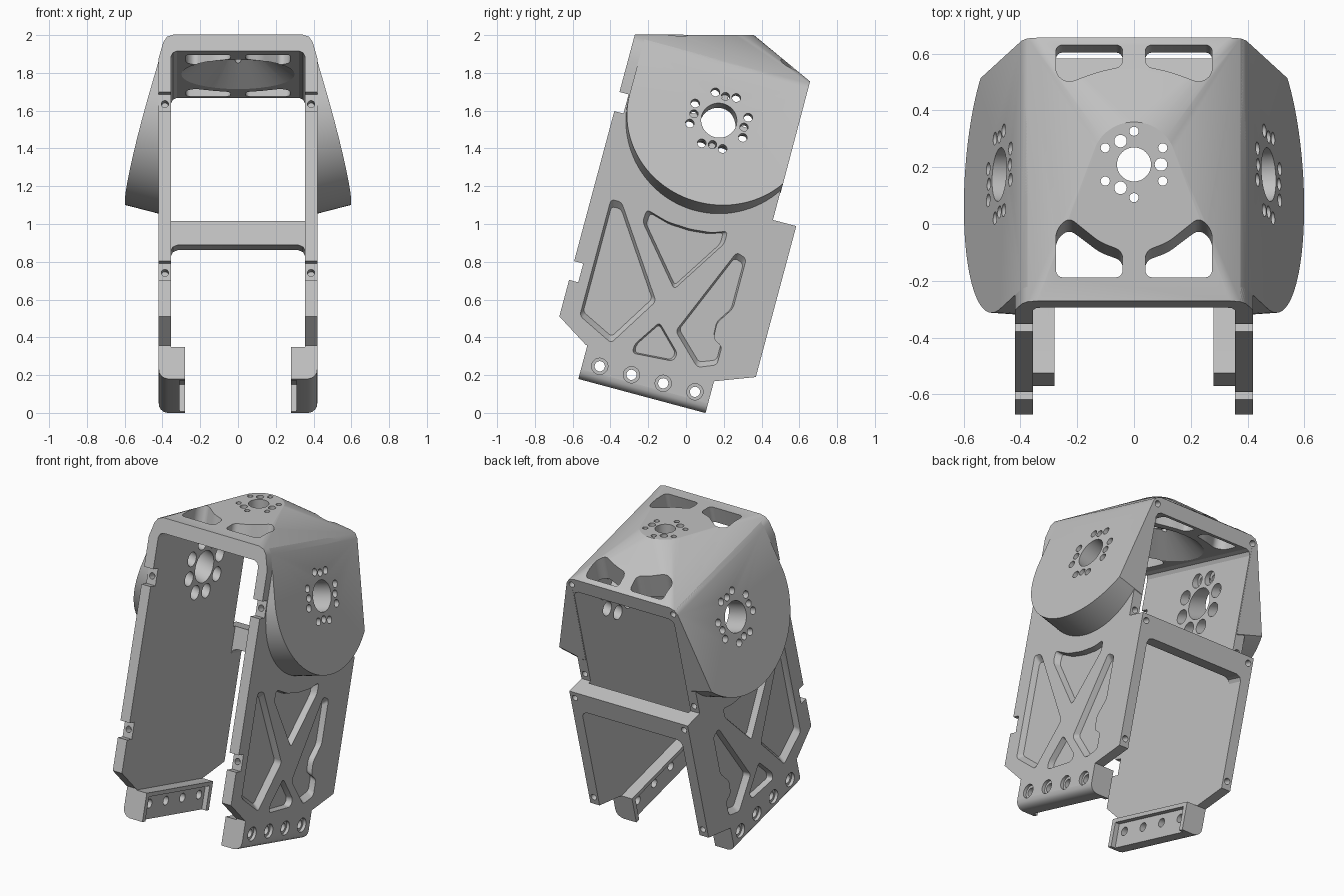
import bpy, bmesh
from math import radians, sin, cos, tan, pi
from mathutils import Matrix, Vector

cube = bpy.data.objects.get("Cube")
if cube:
    bpy.data.objects.remove(cube, do_unlink=True)

TILT = radians(15)          # lean of the whole bracket, and flare of the side bosses
BACK, FRONT, TOP = 0.18, -0.78, 1.865
INNER, OUTER = 0.355, 0.42  # side wall faces

grey = bpy.data.materials.new("light_grey")
grey.use_nodes = True
grey.diffuse_color = (0.53, 0.53, 0.53, 1)
grey.node_tree.nodes["Principled BSDF"].inputs["Base Color"].default_value = (0.53, 0.53, 0.53, 1)


def make(name, bm):
    bmesh.ops.recalc_face_normals(bm, faces=bm.faces)
    mesh = bpy.data.meshes.new(name)
    bm.to_mesh(mesh)
    bm.free()
    mesh.materials.append(grey)
    obj = bpy.data.objects.new(name, mesh)
    bpy.context.collection.objects.link(obj)
    return obj


def prism(bm, axis, pts, d0, d1, rounding=0, taper=1):
    """Extrude a flat outline along one axis, with optional rounded corners and taper."""
    place = {"x": lambda a, b: (d0, a, b),
             "y": lambda a, b: (a, d0, b),
             "z": lambda a, b: (a, b, d0)}[axis]
    tmp = bmesh.new()
    tmp.faces.new([tmp.verts.new(place(a, b)) for a, b in pts])
    if rounding:
        bmesh.ops.bevel(tmp, geom=tmp.verts[:], offset=rounding, segments=4,
                        profile=0.5, affect="VERTICES")
    face = tmp.faces[:][0]
    mid = face.calc_center_median_weighted()
    ext = bmesh.ops.extrude_face_region(tmp, geom=[face], use_keep_orig=True)
    shift = Vector([d1 - d0 if k == axis else 0 for k in "xyz"])
    for v in ext["geom"]:
        if isinstance(v, bmesh.types.BMVert):
            v.co = mid + (v.co - mid) * taper + shift
    bmesh.ops.recalc_face_normals(tmp, faces=tmp.faces)
    mesh = bpy.data.meshes.new("tmp")
    tmp.to_mesh(mesh)
    tmp.free()
    bm.from_mesh(mesh)
    bpy.data.meshes.remove(mesh)


def cylinder(bm, matrix, r, d0, d1, r2=None):
    """Cylinder or cone along the local z of a frame, from d0 to d1."""
    bmesh.ops.create_cone(bm, cap_ends=True, segments=32, radius1=r,
                          radius2=r if r2 is None else r2, depth=d1 - d0,
                          matrix=matrix @ Matrix.Translation((0, 0, (d0 + d1) / 2)))


def at(frame, r, angle):
    a = radians(angle)
    return frame @ Matrix.Translation((r * cos(a), r * sin(a), 0))


def boolean(obj, bm, operation):
    """Apply a boolean, moving on to the next solver if one returns nothing."""
    tool = make("tool", bm)
    bpy.context.view_layer.objects.active = obj
    for solver in ("EXACT", "MANIFOLD", "FLOAT"):
        before = obj.data.copy()
        mod = obj.modifiers.new("cut", "BOOLEAN")
        mod.operation, mod.object, mod.solver = operation, tool, solver
        bpy.ops.object.modifier_apply(modifier=mod.name)
        if len(obj.data.polygons):
            bpy.data.meshes.remove(before)
            break
        obj.modifiers.clear()
        obj.data = before
    bpy.data.objects.remove(tool, do_unlink=True)


# Rounded shoulder between the top and the flared sides, as (x, z) points
shoulder = [(0, TOP), (0.34, TOP), (0.375, 1.853), (0.395, 1.825), (0.409, 1.775)]


def clip(bm):
    for (x0, z0), (x1, z1) in zip(shoulder, shoulder[1:]):
        bmesh.ops.bisect_plane(bm, geom=bm.verts[:] + bm.edges[:] + bm.faces[:],
                               plane_co=(x0, 0, z0), plane_no=(z0 - z1, 0, x1 - x0),
                               clear_outer=True)
        bmesh.ops.holes_fill(bm, edges=[e for e in bm.edges if e.is_boundary])


# Side wall plate with two notches in the front edge
outline = [(-0.605, 0.21), (0.1, 0.2), (0.308, 0.279), (0.308, 1.106), (BACK, 1.106),
           (BACK, 1.95), (FRONT, 1.95)]
for low, high in ((1.445, 1.55), (0.52, 0.623)):
    outline += [(FRONT, high), (FRONT + 0.05, high), (FRONT + 0.05, low), (FRONT, low)]
outline.append((FRONT, 0.32))
bm = bmesh.new()
prism(bm, "x", outline, INNER, OUTER)
clip(bm)
wall = make("side_walls", bm)

# Flared round boss on the wall
HUB_Y, HUB_Z, HUB_R = -0.232, 1.54, 0.493
end = -0.573  # arc stops where it meets the rear plane
arc = [pi + (pi + end) * i / 40 for i in range(41)]
boss = [(HUB_Y + HUB_R * cos(a), HUB_Z + HUB_R * sin(a)) for a in arc]
boss += [(BACK, 2.0), (HUB_Y - HUB_R, 2.0)]
bm = bmesh.new()
prism(bm, "x", boss, INNER + 0.005, 0.75)
for v in bm.verts:
    v.co.z += tan(TILT) * (v.co.x - OUTER)
clip(bm)
boolean(wall, bm, "UNION")

# Foot block with a rounded lower corner
foot = [(0.28, 0.026), (0.37, 0.026), (0.392, 0.032), (0.408, 0.045), (0.417, 0.06),
        (OUTER, 0.08), (OUTER, 0.215), (0.355, 0.215), (0.355, 0.2), (0.28, 0.2)]
bm = bmesh.new()
prism(bm, "y", foot, -0.597, 0.1)
boolean(wall, bm, "UNION")

# Blind pockets on the outside and recess inside the foot
pockets = [
    [(-0.68, 1.0), (-0.62, 1.0), (-0.3, 0.527), (-0.477, 0.245), (-0.68, 0.344)],
    [(-0.485, 0.99), (-0.36, 0.955), (-0.23, 0.948), (-0.11, 0.96), (-0.03, 0.99),
     (-0.03, 0.92), (-0.23, 0.61), (-0.49, 0.92)],
    [(0.04, 0.9), (0.1, 0.88), (0.1, 0.6), (0.035, 0.5), (0.04, 0.41), (0.095, 0.385),
     (0.095, 0.28), (-0.005, 0.24), (-0.17, 0.4)],
    [(-0.26, 0.43), (-0.12, 0.29), (-0.135, 0.245), (-0.36, 0.23), (-0.36, 0.28)],
]
bm = bmesh.new()
for p in pockets:
    prism(bm, "x", p, OUTER + 0.01, OUTER - 0.035, 0.02, 0.88)
prism(bm, "x", [(-0.567, 0), (0.07, 0), (0.07, 0.175), (-0.567, 0.175)], 0.27, 0.31)
boolean(wall, bm, "DIFFERENCE")

# Hub hole pattern, countersunk foot holes and edge screw holes
hub = (Matrix.Translation((0.385 + tan(TILT) * (TOP - HUB_Z), HUB_Y, HUB_Z))
       @ Matrix.Rotation(pi / 2 - TILT, 4, "Y"))
across = Matrix.Rotation(pi / 2, 4, "Y")
along = Matrix.Rotation(-pi / 2, 4, "X")
through, wide = bmesh.new(), bmesh.new()
cylinder(through, hub, 0.095, -0.3, 0.1)
for k in range(4):
    cylinder(through, at(hub, 0.137, 90 * k), 0.022, -0.05, 0.05)
    for off in (-21.5, 21.5):
        hole = at(hub, 0.156, 90 * k + off)
        cylinder(through, hole, 0.023, -0.25, 0.05)
        cylinder(wide, hole, 0.043, -0.25, -0.045)
    foot_hole = Matrix.Translation((0, -0.505 + 0.174 * k, 0.12)) @ across
    cylinder(through, foot_hole, 0.027, 0.2, 0.5)
    cylinder(wide, foot_hole, 0.043, OUTER - 0.02, OUTER + 0.02)
for y, z in ((0.308, 1.065), (0.308, 0.33), (BACK, 1.15),
             (FRONT + 0.05, 1.497), (FRONT + 0.05, 0.572)):
    cylinder(through, Matrix.Translation((0.387, y, z)) @ along, 0.019, -0.05, 0.05)
corner_screw = Matrix.Translation((0.36, BACK, 1.82)) @ along
cylinder(through, corner_screw, 0.019, -0.05, 0.05)
boolean(wall, through, "DIFFERENCE")
boolean(wall, wide, "DIFFERENCE")
mirror = wall.modifiers.new("mirror", "MIRROR")
bpy.context.view_layer.objects.active = wall
bpy.ops.object.modifier_apply(modifier=mirror.name)

# Top cover: hull from the rounded slab up to a tilted round pad
pad = Matrix.Translation((0, -0.315, 1.986)) @ Matrix.Rotation(TILT, 4, "X")
bm = bmesh.new()
for s in (-1, 1):
    for x, z in shoulder[1:]:
        for y in (FRONT, BACK):
            bm.verts.new((s * x, y, z))
for i in range(36):
    bm.verts.new(at(pad, 0.15, i * 10).to_translation())
bmesh.ops.convex_hull(bm, input=bm.verts[:])
bmesh.ops.delete(bm, geom=[v for v in bm.verts if not v.link_faces], context="VERTS")
cover = make("top_cover", bm)

# Hollow cone under the pad
bm = bmesh.new()
cylinder(bm, Matrix.Translation((0, -0.3, 0)), 0.315, 1.765, 1.9, 0.12)
boolean(cover, bm, "DIFFERENCE")

# Top windows
windows = [
    [(0.04, -0.7), (0.275, -0.7), (0.275, -0.535), (0.23, -0.495), (0.12, -0.58), (0.04, -0.61)],
    [(0.04, 0.15), (0.275, 0.15), (0.275, 0.03), (0.23, -0.005), (0.12, 0.04), (0.04, 0.06)],
]
bm = bmesh.new()
for w in windows:
    for s in (-1, 1):
        prism(bm, "z", [(s * x, y) for x, y in w], 1.7, 2.1, 0.024)
boolean(cover, bm, "DIFFERENCE")

# Pad holes and rear corner screw holes
bm = bmesh.new()
cylinder(bm, pad, 0.06, -0.3, 0.1)
for k in range(3):
    cylinder(bm, at(pad, 0.095, 120 * k), 0.022, -0.3, 0.1)
    for off in (-30, 30):
        cylinder(bm, at(pad, 0.117, 120 * k + off), 0.016, -0.3, 0.1)
for s in (-1, 1):
    cylinder(bm, Matrix.Scale(s, 4, (1, 0, 0)) @ corner_screw, 0.019, -0.05, 0.05)
boolean(cover, bm, "DIFFERENCE")

# Fillets under the cover, and the rear crossbar with filleted lower corners
bm = bmesh.new()
for s in (-1, 1):
    prism(bm, "y", [(s * 0.357, 1.777), (s * 0.318, 1.777), (s * 0.345, 1.765),
                    (s * 0.357, 1.738)], FRONT, BACK)
fillets = make("cover_fillets", bm)
half = [(0.358, 1.106), (0.358, 0.935), (0.345, 0.963), (0.318, 0.975)]
bm = bmesh.new()
prism(bm, "y", half + [(-x, z) for x, z in reversed(half)], 0.2, 0.308)
crossbar = make("rear_crossbar", bm)

# Lean the bracket back and shade it
bpy.ops.object.select_all(action="DESELECT")
for obj in (wall, cover, fillets, crossbar):
    obj.data.transform(Matrix.Rotation(-TILT, 4, "X"))
    obj.select_set(True)
bpy.context.view_layer.objects.active = wall
bpy.ops.object.shade_smooth_by_angle(angle=radians(25))
